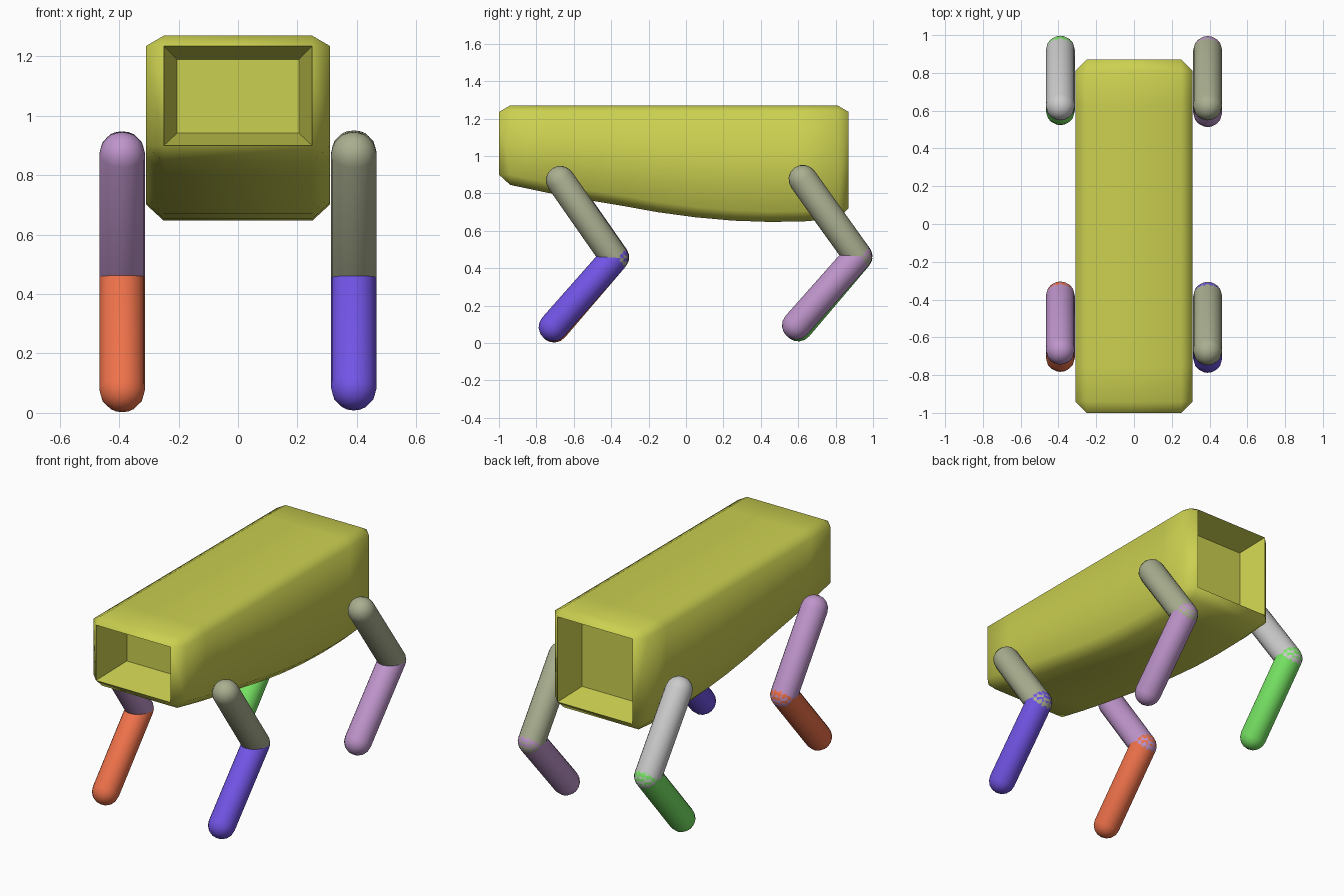
import bpy, bmesh, math
from mathutils import Vector

if "Cube" in bpy.data.objects:
    bpy.data.objects.remove(bpy.data.objects["Cube"])

COLORS = {
    "yellow": (0.60, 0.63, 0.08), "lilac": (0.52, 0.30, 0.60),
    "orange": (0.87, 0.17, 0.07), "sage": (0.40, 0.43, 0.28),
    "blue": (0.17, 0.09, 0.80), "green": (0.19, 0.80, 0.13),
}
MATS = {}
for name, rgb in COLORS.items():
    MATS[name] = bpy.data.materials.new(name)
    MATS[name].diffuse_color = (*rgb, 1)


def finish(name, bm, color, angle):
    bmesh.ops.recalc_face_normals(bm, faces=bm.faces)
    me = bpy.data.meshes.new(name)
    bm.to_mesh(me)
    bm.free()
    ob = bpy.data.objects.new(name, me)
    bpy.context.collection.objects.link(ob)
    if color:
        me.materials.append(MATS[color])
    bpy.ops.object.select_all(action='DESELECT')
    ob.select_set(True)
    bpy.context.view_layer.objects.active = ob
    bpy.ops.object.shade_smooth_by_angle(angle=math.radians(angle))
    return ob


def bridge(bm, a, b):
    n = len(a)
    for i in range(n):
        j = (i + 1) % n
        bm.faces.new((a[i], a[j], b[j], b[i]))


# Body: chamfered box with curved belly and a tapered pocket in each end
W, C, TOP, TOPC, CH = 0.31, 0.25, 1.27, 1.235, 0.055
BELLY = [(-0.94, 0.845), (-0.75, 0.805), (-0.55, 0.768), (-0.35, 0.735),
         (-0.15, 0.699), (0.05, 0.672), (0.25, 0.654), (0.45, 0.647),
         (0.63, 0.65), (0.81, 0.665)]
bm = bmesh.new()


def ring(y, pts):
    return [bm.verts.new((x, y, z)) for x, z in pts]


def rect(y, x, z0, z1):
    return ring(y, [(x, z0), (x, z1), (-x, z1), (-x, z0)])


def body_end(octagon, y, z0, depth):
    rim = rect(y, C, z0, TOPC)
    for k in range(4):
        n = (k + 1) % 4
        a, b, c = octagon[2 * k], octagon[2 * k + 1], octagon[2 * n]
        bm.faces.new((a, b, rim[k]))
        bm.faces.new((b, c, rim[n], rim[k]))
    inner = rect(y + depth, C - 0.045, z0 + 0.042, TOPC - 0.045)
    bridge(bm, rim, inner)
    bm.faces.new(inner)


sections = [ring(y, [(C, z), (W, z + CH), (W, TOPC), (C, TOP),
                     (-C, TOP), (-W, TOPC), (-W, z + CH), (-C, z)])
            for y, z in BELLY]
for a, b in zip(sections, sections[1:]):
    bridge(bm, a, b)
body_end(sections[0], -1.0, 0.90, 0.23)
body_end(sections[-1], 0.87, 0.72, -0.17)
finish("body", bm, "yellow", 60)


# Legs: round-ended rods from hip to knee and knee to foot
def capsule(name, x, a, b, color, r=0.077, sides=16, steps=4):
    bm = bmesh.new()
    a, b = Vector((x, *a)), Vector((x, *b))
    axis = (b - a).normalized()
    u = Vector((1, 0, 0))
    v = axis.cross(u)
    rings = []
    for centre, angles in ((a, range(-steps + 1, 1)), (b, range(0, steps))):
        for s in angles:
            t = s * math.pi / 2 / steps
            rings.append([bm.verts.new(
                centre + axis * r * math.sin(t) + r * math.cos(t) *
                (u * math.cos(q) + v * math.sin(q)))
                for q in (2 * math.pi * k / sides for k in range(sides))])
    for p, q in zip(rings, rings[1:]):
        bridge(bm, p, q)
    for tip, rg in ((a - axis * r, rings[0]), (b + axis * r, rings[-1])):
        t = bm.verts.new(tip)
        for i in range(sides):
            bm.faces.new((t, rg[i], rg[(i + 1) % sides]))
    finish(name, bm, color, 50)


LEGS = [  # name, x, hip, knee, foot, upper colour, lower colour
    ("front_left", -0.39, (-0.668, 0.87), (-0.381, 0.458), (-0.706, 0.079), "lilac", "orange"),
    ("front_right", 0.39, (-0.672, 0.87), (-0.383, 0.456), (-0.711, 0.085), "sage", "blue"),
    ("back_left", -0.39, (0.625, 0.872), (0.920, 0.462), (0.600, 0.085), None, "green"),
    ("back_right", 0.39, (0.625, 0.875), (0.918, 0.464), (0.590, 0.094), "sage", "lilac"),
]
for name, x, hip, knee, foot, upper, lower in LEGS:
    capsule(name + "_upper_leg", x, hip, knee, upper)
    capsule(name + "_lower_leg", x, knee, foot, lower)

for m in bpy.data.materials:
    if m.users and not m.is_grease_pencil:
        m.use_nodes = True
        m.node_tree.nodes["Principled BSDF"].inputs["Base Color"].default_value = m.diffuse_color
